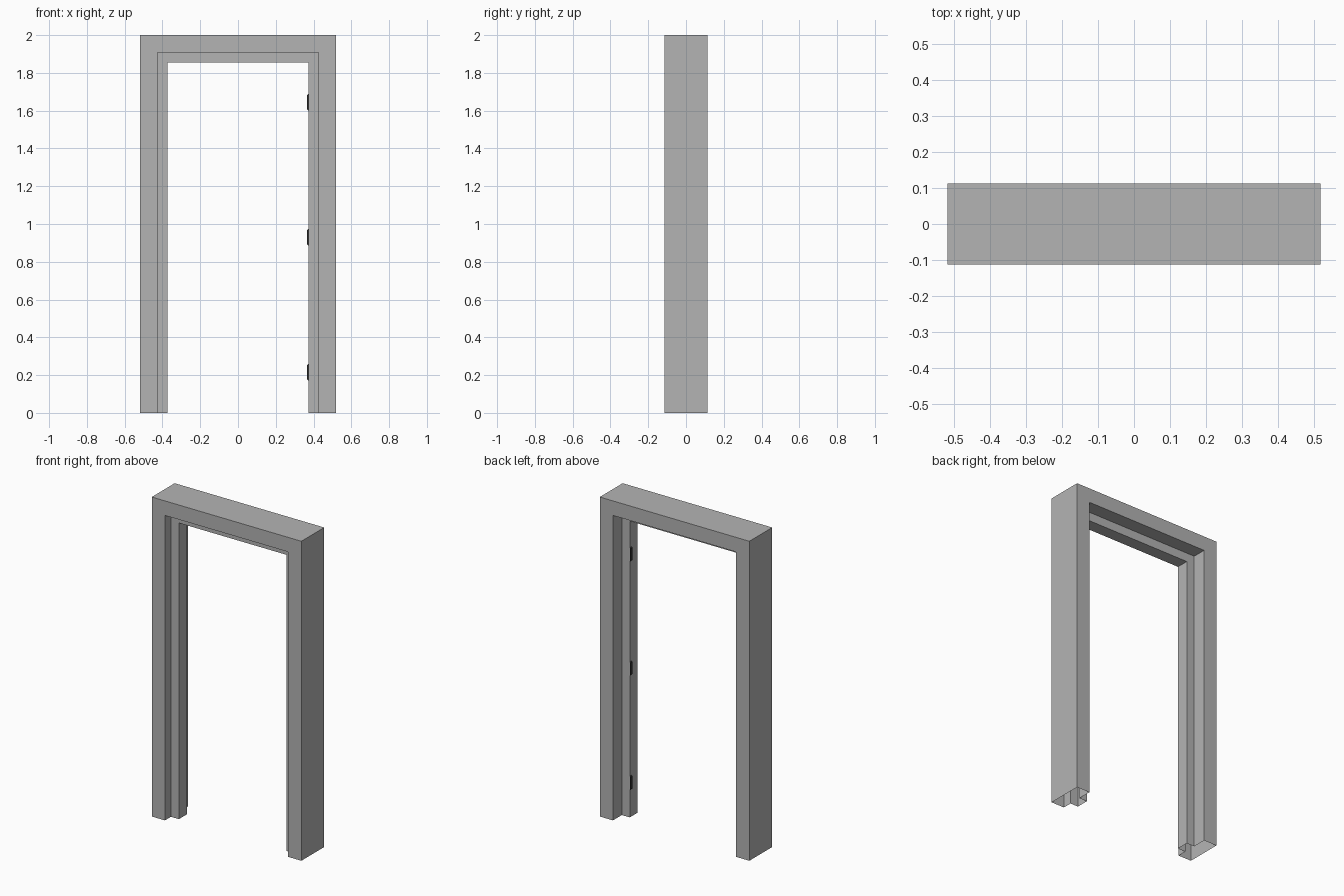
import bpy, bmesh

if "Cube" in bpy.data.objects:
    bpy.data.objects.remove(bpy.data.objects["Cube"])

W, H = 0.518, 2.0          # outer half width and height

# Cross-section of the frame: (inset from outer edge, y), with a raised door stop
PROFILE = [(0, -0.113), (0.091, -0.113), (0.091, -0.054), (0.146, -0.054),
           (0.146, 0.025), (0.091, 0.025), (0.091, 0.113), (0, 0.113)]


def make_material(name, grey):
    mat = bpy.data.materials.new(name)
    mat.diffuse_color = (grey, grey, grey, 1)
    mat.use_nodes = True
    mat.node_tree.nodes["Principled BSDF"].inputs["Base Color"].default_value = mat.diffuse_color
    return mat


def make_object(name, bm, mat):
    bmesh.ops.recalc_face_normals(bm, faces=bm.faces)
    mesh = bpy.data.meshes.new(name)
    bm.to_mesh(mesh)
    bm.free()
    mesh.materials.append(mat)
    obj = bpy.data.objects.new(name, mesh)
    bpy.context.collection.objects.link(obj)
    return obj


frame_grey = make_material("frame_grey", 0.455)
hinge_dark = make_material("hinge_dark", 0.03)

# Door frame: profile swept up, across and down with mitred corners, open at the feet
bm = bmesh.new()
path = [(-1, 0), (-1, 1), (1, 1), (1, 0)]
rings = [[bm.verts.new((side * (W - d), y, (H - d) * top)) for d, y in PROFILE]
         for side, top in path]
n = len(PROFILE)
for a, b in zip(rings, rings[1:]):
    for i in range(n):
        j = (i + 1) % n
        bm.faces.new((a[i], a[j], b[j], b[i]))
make_object("door_frame", bm, frame_grey)

# Hinge plates: thin tapered pads on the right-hand stop
for label, z in (("lower", 0.215), ("middle", 0.93), ("upper", 1.645)):
    bm = bmesh.new()
    outline = [(0.373, -0.045), (0.366, -0.038), (0.366, 0.038), (0.373, 0.045)]
    front = [bm.verts.new((x, 0.008, z + dz)) for x, dz in outline]
    back = [bm.verts.new((x, 0.024, z + dz)) for x, dz in outline]
    bm.faces.new(front)
    bm.faces.new(back[::-1])
    for i in range(4):
        j = (i + 1) % 4
        bm.faces.new((front[i], back[i], back[j], front[j]))
    make_object(label + "_hinge", bm, hinge_dark)
